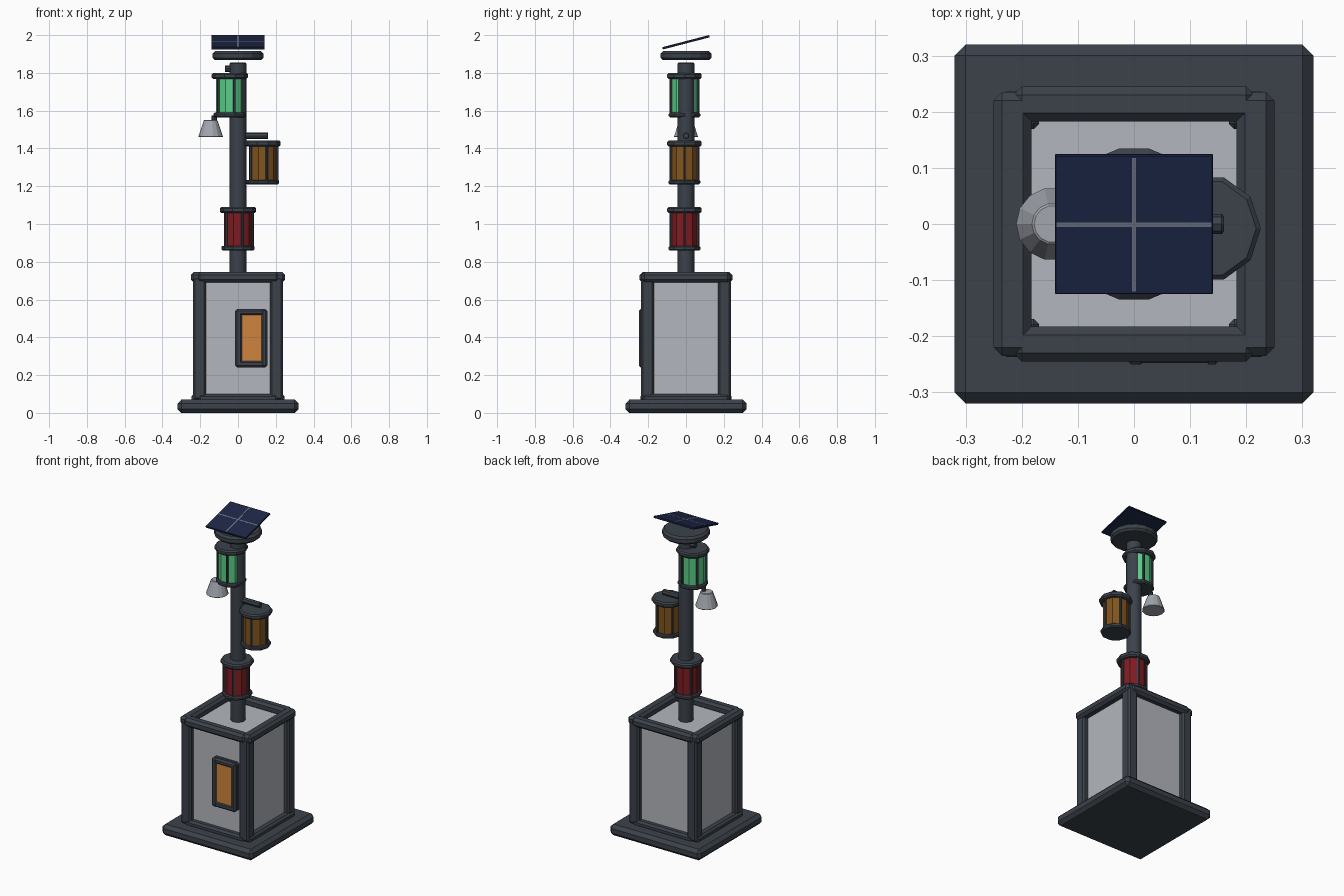
import bpy
from math import radians, cos, sin, tau

old = bpy.data.objects.get("Cube")
if old:
    bpy.data.objects.remove(old)


def material(name, rgb):
    m = bpy.data.materials.new(name)
    m.use_nodes = True
    m.diffuse_color = (*rgb, 1)
    m.node_tree.nodes["Principled BSDF"].inputs["Base Color"].default_value = (*rgb, 1)
    return m


slate = material("dark slate", (0.045, 0.055, 0.07))
grey = material("panel grey", (0.45, 0.47, 0.51))
metal = material("bell grey", (0.36, 0.38, 0.42))
green = material("green glass", (0.1, 0.62, 0.25))
amber = material("amber glass", (0.22, 0.09, 0.014))
red = material("red glass", (0.21, 0.012, 0.016))
orange = material("orange screen", (0.62, 0.23, 0.05))
navy = material("solar navy", (0.012, 0.02, 0.062))
silver = material("grid line", (0.16, 0.18, 0.24))


def finish(name, mat, bevel):
    ob = bpy.context.object
    ob.name = name
    ob.data.materials.append(mat)
    if bevel:
        mod = ob.modifiers.new("Bevel", "BEVEL")
        mod.width = bevel
        mod.segments = 1
        mod.limit_method = "ANGLE"
        mod.angle_limit = radians(50)
    return ob


def box(name, x, y, z, mat, bevel=0):
    """Box spanning three (low, high) ranges."""
    bpy.ops.mesh.primitive_cube_add(size=1, location=[sum(r) / 2 for r in (x, y, z)])
    ob = bpy.context.object
    size = [r[1] - r[0] for r in (x, y, z)]
    for v in ob.data.vertices:
        v.co = [c * s for c, s in zip(v.co, size)]
    return finish(name, mat, bevel)


def drum(name, x, y, z, r, mat, sides=10, bevel=0, top=None):
    """Upright cylinder or cone between two heights, with a corner facing +x."""
    bpy.ops.mesh.primitive_cone_add(vertices=sides, radius1=r, radius2=r if top is None else top,
                                    depth=z[1] - z[0], location=(x, y, sum(z) / 2))
    ob = finish(name, mat, bevel)
    for v in ob.data.vertices:
        v.co.x, v.co.y = v.co.y, -v.co.x
    return ob


def arm(name, x, z, r, mat):
    """Horizontal rod along x."""
    bpy.ops.mesh.primitive_cylinder_add(vertices=8, radius=r, depth=x[1] - x[0],
                                        location=(sum(x) / 2, 0, z),
                                        rotation=(0, radians(90), 0))
    return finish(name, mat, 0.004)


# Plinth and cabinet
box("plinth", (-0.32, 0.32), (-0.32, 0.32), (0, 0.07), slate, 0.02)
box("cabinet", (-0.205, 0.205), (-0.205, 0.205), (0.06, 0.70), grey)
for sx in (-1, 1):
    for sy in (-1, 1):
        px, py = sx * 0.203, sy * 0.203
        box("corner_post", (px - 0.034, px + 0.034), (py - 0.034, py + 0.034),
            (0.07, 0.72), slate, 0.01)


def rim(name, outer, inner, z, bevel):
    for s in (-1, 1):
        side = sorted((s * outer, s * inner))
        edge = sorted((s * (outer - 0.005), s * inner))
        box(name + "_side", side, (-outer + 0.015, outer - 0.015), z, slate, bevel)
        box(name + "_edge", (-outer + 0.035, outer - 0.035), edge, z, slate, bevel)


rim("bottom_rim", 0.245, 0.17, (0.06, 0.10), 0.012)
rim("top_rim", 0.25, 0.183, (0.69, 0.745), 0.015)

# Screen on the front panel
box("screen_frame_back", (-0.015, 0.155), (-0.238, -0.20), (0.24, 0.55), slate, 0.012)
for x in ((-0.015, 0.022), (0.123, 0.155)):
    box("screen_frame_side", x, (-0.25, -0.225), (0.24, 0.55), slate, 0.01)
for z in ((0.24, 0.278), (0.515, 0.55)):
    box("screen_frame_end", (-0.012, 0.152), (-0.248, -0.225), z, slate, 0.01)
box("screen", (0.02, 0.125), (-0.243, -0.235), (0.275, 0.518), orange)

# Pole
drum("pole", 0, 0, (0.69, 1.855), 0.044, slate, 16, 0.006)


# Lanterns: two caps, a glass drum and five guard rods
def lantern(name, x, low, high, mat):
    y = -0.008
    drum(name + "_lower_cap", x, y, (low, low + 0.024), 0.088, slate, 10, 0.006)
    drum(name + "_upper_cap", x, y, (high - 0.032, high), 0.096, slate, 10, 0.008)
    drum(name + "_glass", x, y, (low + 0.02, high - 0.03), 0.073, mat, 10)
    for i in range(5):
        a = tau * i / 5
        drum(name + "_rod", x + 0.077 * cos(a), y + 0.077 * sin(a),
             (low + 0.01, high - 0.01), 0.007, slate, 6)


lantern("red_lantern", 0, 0.86, 1.09, red)
lantern("amber_lantern", 0.13, 1.21, 1.442, amber)
lantern("green_lantern", -0.043, 1.565, 1.80, green)
arm("amber_arm", (0.02, 0.16), 1.467, 0.018, slate)
arm("green_arm", (-0.07, 0), 1.822, 0.018, slate)

# Bell
drum("bell", -0.145, 0, (1.46, 1.55), 0.066, metal, 14, 0.003, 0.036)
drum("bell_hanger", -0.125, 0, (1.545, 1.575), 0.014, slate, 8)

# Round head and tilted solar panel
head = drum("head_disc", 0, 0, (1.867, 1.915), 0.137, slate, 16, 0.012)
head.rotation_euler.z = radians(11.25)
tilt = radians(14.5)
panel = box("solar_panel", (-0.141, 0.141), (-0.128, 0.128), (-0.006, 0.006), navy, 0.002)
lines = [box("panel_line", (-0.004, 0.004), (-0.123, 0.123), (0.004, 0.0064), silver),
         box("panel_cross_line", (-0.138, 0.138), (-0.004, 0.004), (0.004, 0.0064), silver)]
panel.location = (0, 0, 1.962)
panel.rotation_euler.x = tilt
for line in lines:
    line.parent = panel

# Facets stay flat on everything but the pole
bpy.ops.object.select_all(action="DESELECT")
pole = bpy.data.objects["pole"]
pole.select_set(True)
bpy.context.view_layer.objects.active = pole
bpy.ops.object.shade_smooth_by_angle(angle=radians(30))
